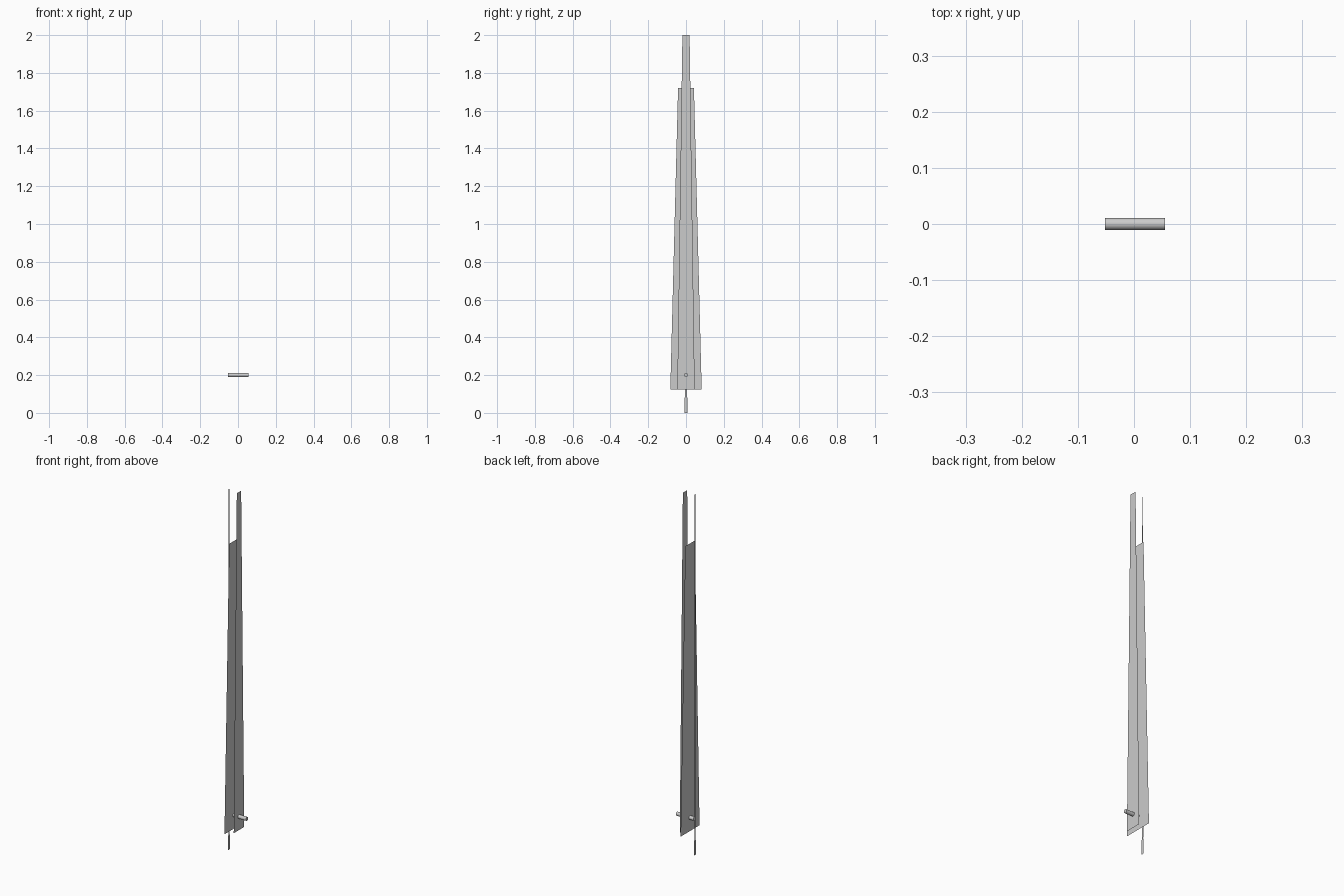
import bpy
import math

if "Cube" in bpy.data.objects:
    bpy.data.objects.remove(bpy.data.objects["Cube"])


def flat_hand(name, x, profile):
    """Zero-thickness blade in the YZ plane; profile is (half width, z), mirrored across y = 0."""
    verts = [(x, -w, z) for w, z in profile] + [(x, w, z) for w, z in profile]
    n = len(profile)
    faces = [(i, n + i, n + i + 1, i + 1) for i in range(n - 1)]
    mesh = bpy.data.meshes.new(name)
    mesh.from_pydata(verts, [], faces)
    obj = bpy.data.objects.new(name, mesh)
    bpy.context.collection.objects.link(obj)
    return obj


# Three stacked clock hands, evenly spaced along the spindle
flat_hand("minute_hand", 0.006, [(0.046, 0.125), (0.019, 2.0)])
flat_hand("hour_hand", -0.025, [(0.083, 0.125), (0.042, 1.72)])
flat_hand("second_hand", -0.055,
          [(0.008, 0.0), (0.008, 0.08), (0.004, 0.085), (0.006, 0.125), (0.003, 2.0)])

# Spindle through the hands
x0, x1 = -0.052, 0.055
bpy.ops.mesh.primitive_cylinder_add(vertices=32, radius=0.0105, depth=x1 - x0,
                                    location=((x0 + x1) / 2, 0, 0.2),
                                    rotation=(0, math.pi / 2, 0))
bpy.context.object.name = "spindle"
bpy.ops.object.shade_smooth_by_angle()
